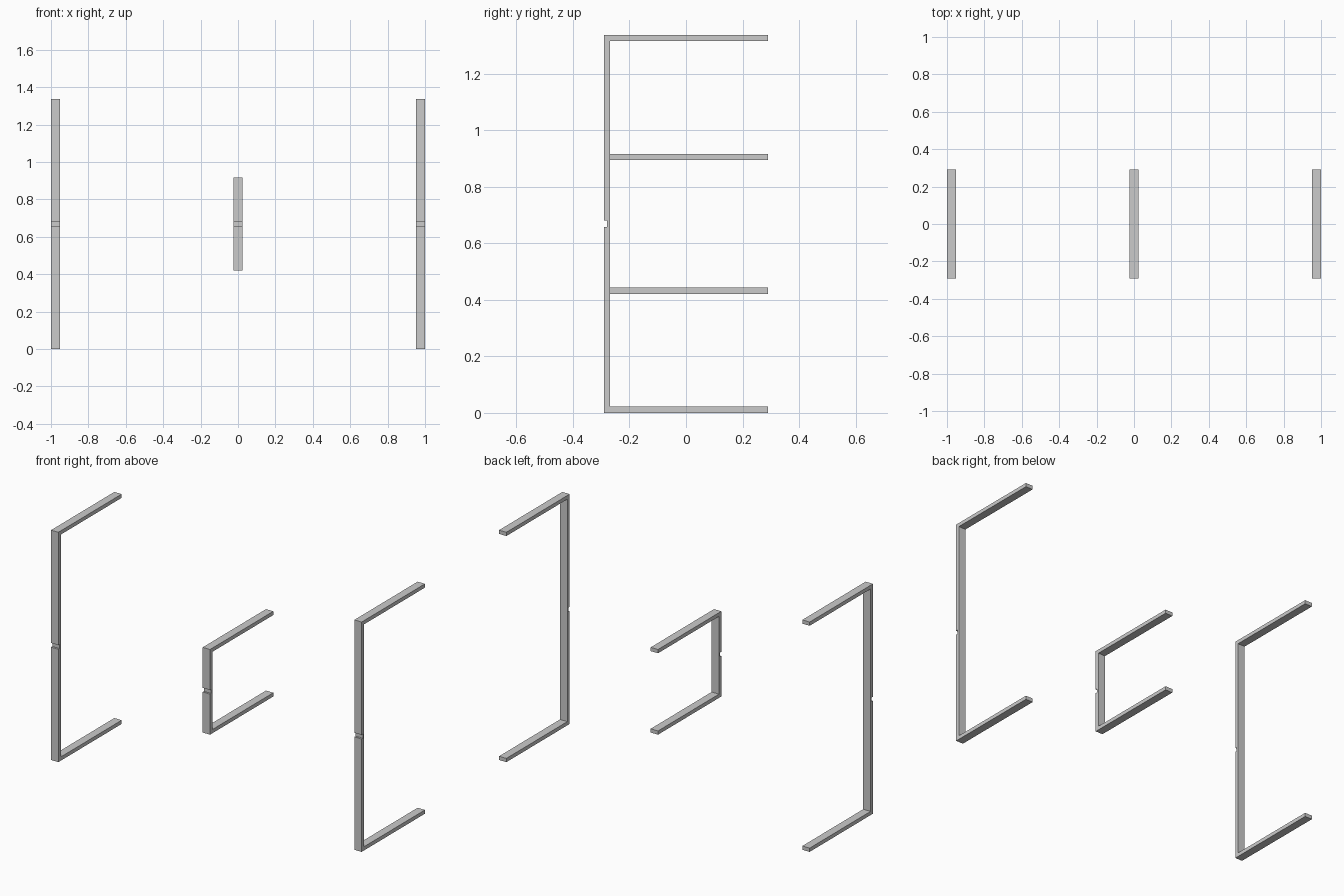
import bpy
import bmesh

if "Cube" in bpy.data.objects:
    bpy.data.objects.remove(bpy.data.objects["Cube"])

WIDTH = 0.047      # bracket width along x
THICK = 0.022      # bar thickness
DEPTH = 0.291      # half depth along y
MID_Z = 0.669      # height of the notch centre
NOTCH_H = 0.012    # half height of the notch
NOTCH_D = 0.011    # notch depth


def bracket(name, x, half_height):
    """C-shaped flat bar with a notch in the front face, extruded along x."""
    f, b, h, t = -DEPTH, DEPTH, half_height, THICK
    upper = [(f + NOTCH_D, NOTCH_H), (f, NOTCH_H), (f, h), (b, h),
             (b, h - t), (f + t, h - t)]
    profile = upper + [(y, -z) for y, z in reversed(upper)]
    bm = bmesh.new()
    face = bm.faces.new([bm.verts.new((-WIDTH / 2, y, z)) for y, z in profile])
    ext = bmesh.ops.extrude_face_region(bm, geom=[face])
    moved = [v for v in ext["geom"] if isinstance(v, bmesh.types.BMVert)]
    bmesh.ops.translate(bm, verts=moved, vec=(WIDTH, 0, 0))
    bmesh.ops.recalc_face_normals(bm, faces=bm.faces)
    mesh = bpy.data.meshes.new(name)
    bm.to_mesh(mesh)
    bm.free()
    obj = bpy.data.objects.new(name, mesh)
    obj.location = (x, 0, MID_Z)
    bpy.context.collection.objects.link(obj)
    return obj


# Tall brackets at both ends, short bracket in the middle
for side, sx in (("left", -1), ("right", 1)):
    bracket(f"{side}_bracket", sx * (1 - WIDTH / 2), MID_Z)
bracket("middle_bracket", 0, 0.248)
